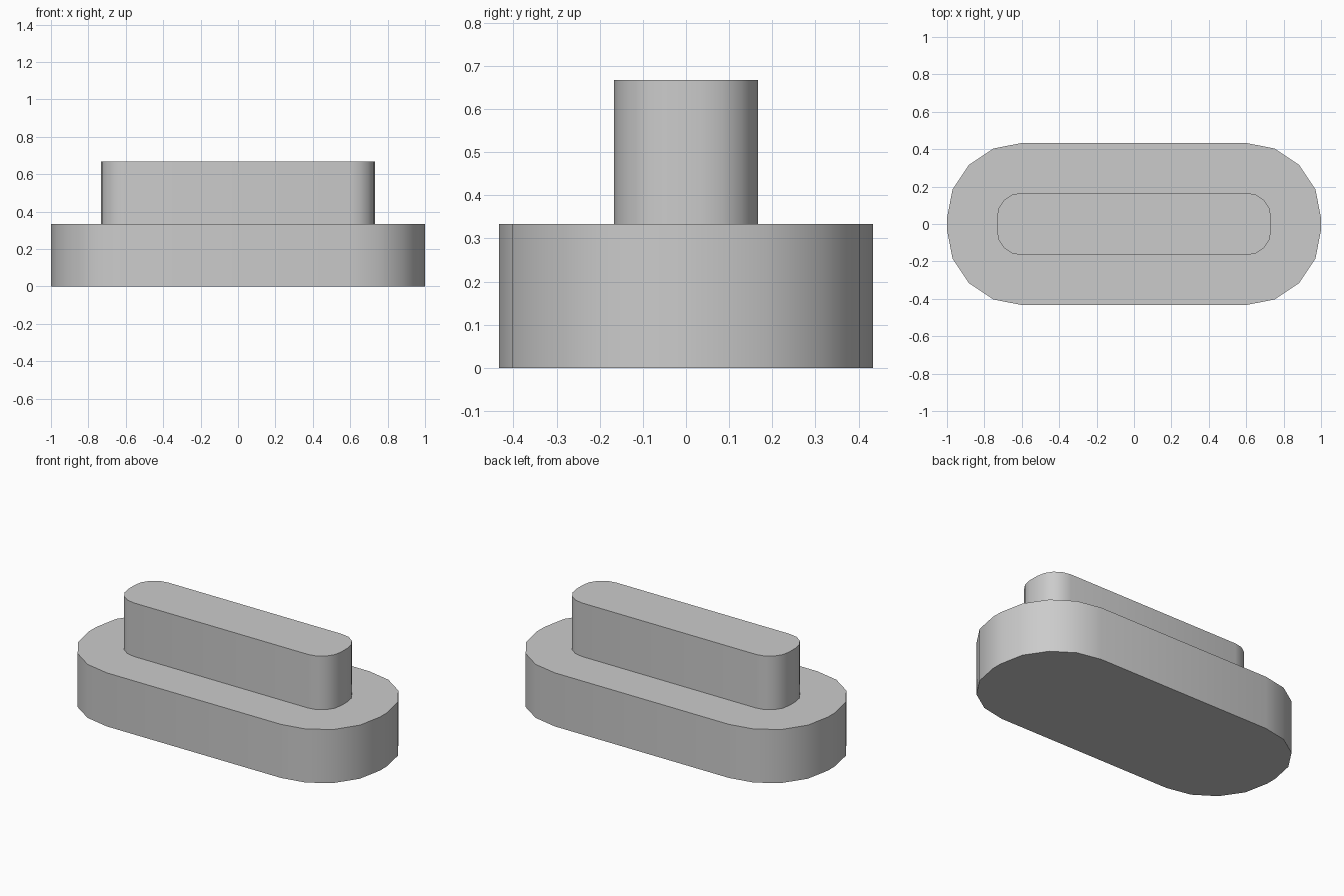
import bpy
import bmesh
from math import cos, sin, pi, radians

cube = bpy.data.objects.get("Cube")
if cube:
    bpy.data.objects.remove(cube, do_unlink=True)

grey = bpy.data.materials.new("light_grey")
grey.use_nodes = True
COLOUR = (0.6, 0.6, 0.6, 1)
grey.diffuse_color = COLOUR
grey.node_tree.nodes["Principled BSDF"].inputs["Base Color"].default_value = COLOUR

CORNER_X, CORNER_Y = 0.6, 0.0333   # shared corner centres
STEPS = 4                          # segments per rounded corner


def rounded_block(name, radius, bottom, top):
    """Extrude a rounded rectangle from bottom to top."""
    bm = bmesh.new()
    outline = []
    for quarter, (sx, sy) in enumerate([(1, 1), (-1, 1), (-1, -1), (1, -1)]):
        for i in range(STEPS + 1):
            a = (quarter + i / STEPS) * pi / 2
            outline.append(bm.verts.new((sx * CORNER_X + radius * cos(a),
                                         sy * CORNER_Y + radius * sin(a), bottom)))
    base = bm.faces.new(outline)
    lid = bmesh.ops.extrude_face_region(bm, geom=[base], use_keep_orig=True)
    bmesh.ops.translate(bm, vec=(0, 0, top - bottom),
                        verts=[v for v in lid["geom"] if isinstance(v, bmesh.types.BMVert)])
    bmesh.ops.recalc_face_normals(bm, faces=bm.faces)
    mesh = bpy.data.meshes.new(name)
    bm.to_mesh(mesh)
    bm.free()
    mesh.materials.append(grey)
    obj = bpy.data.objects.new(name, mesh)
    bpy.context.collection.objects.link(obj)
    # Rounded walls smooth, rims sharp
    bpy.ops.object.select_all(action="DESELECT")
    obj.select_set(True)
    bpy.context.view_layer.objects.active = obj
    bpy.ops.object.shade_smooth_by_angle(angle=radians(30))
    return obj


# Wide base and narrow raised key on top
rounded_block("base", 0.4, 0, 0.3333)
rounded_block("raised_key", 0.1333, 0.3333, 0.6667)
